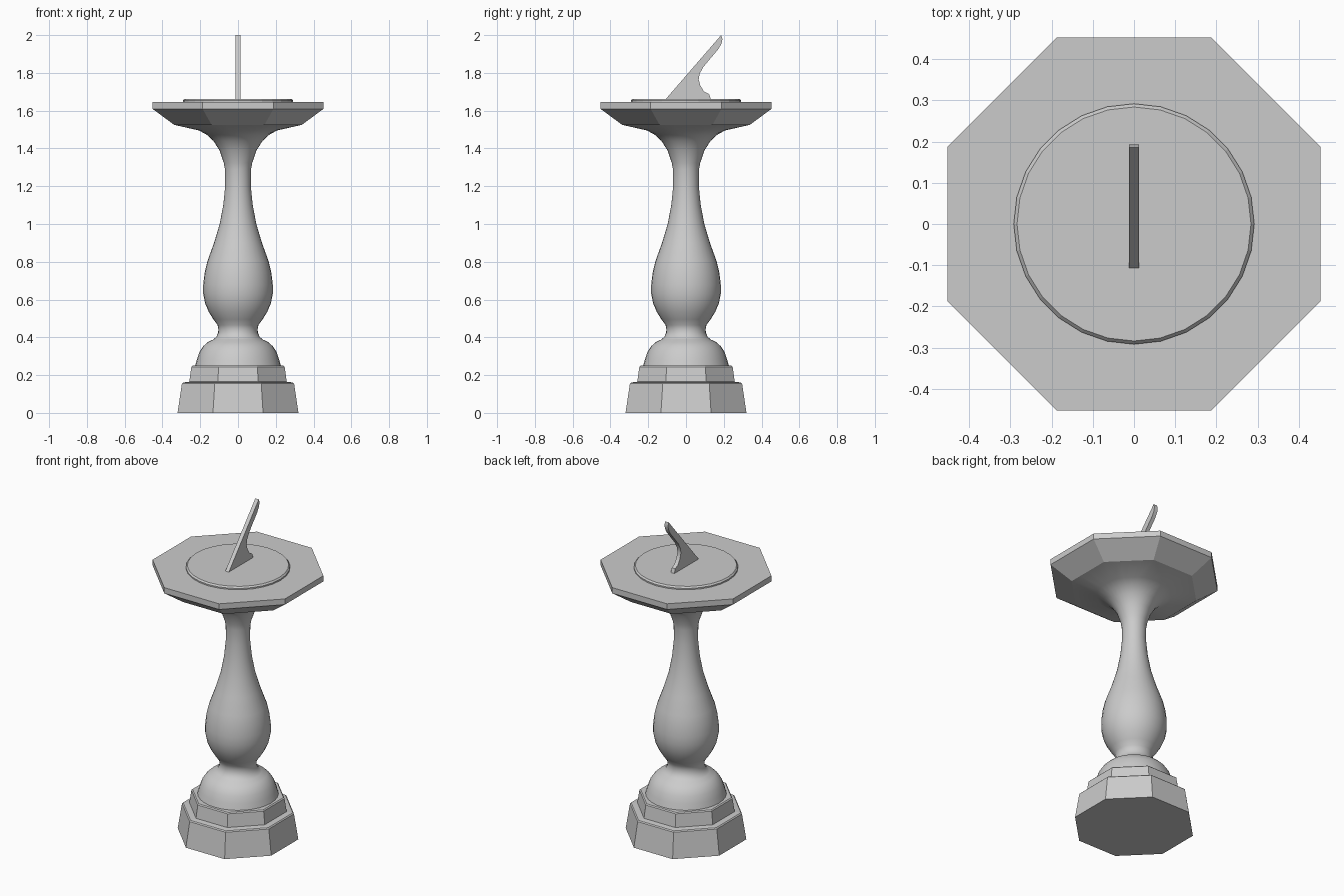
import bpy, bmesh, math

if "Cube" in bpy.data.objects:
    bpy.data.objects.remove(bpy.data.objects["Cube"])

def finish(name, bm, smooth=None):
    bmesh.ops.recalc_face_normals(bm, faces=bm.faces)
    me = bpy.data.meshes.new(name)
    bm.to_mesh(me)
    bm.free()
    ob = bpy.data.objects.new(name, me)
    bpy.context.collection.objects.link(ob)
    if smooth:
        bpy.ops.object.select_all(action='DESELECT')
        bpy.context.view_layer.objects.active = ob
        ob.select_set(True)
        bpy.ops.object.shade_smooth_by_angle(angle=math.radians(smooth))
    return ob

def octagon_factor(a):
    # distance to the edge of an octagon of apothem 1 at angle a
    q = math.pi / 4
    return 1 / math.cos((a + q / 2) % q - q / 2)

def loft(name, rings, segs, offset=0.0, smooth=None):
    # rings: (apothem, z, octagon blend 0..1)
    bm = bmesh.new()
    loops = []
    for r, z, oct_mix in rings:
        loop = []
        for i in range(segs):
            a = offset + 2 * math.pi * i / segs
            d = r * (1 + oct_mix * (octagon_factor(a) - 1))
            loop.append(bm.verts.new((d * math.cos(a), d * math.sin(a), z)))
        loops.append(loop)
    for lo, hi in zip(loops, loops[1:]):
        for i in range(segs):
            j = (i + 1) % segs
            bm.faces.new((lo[i], lo[j], hi[j], hi[i]))
    bm.faces.new(loops[0][::-1])
    bm.faces.new(loops[-1])
    return finish(name, bm, smooth)

def octagonal(name, profile):
    return loft(name, [(r, z, 1) for r, z in profile], 8, math.pi / 8)

# stepped octagonal plinth
octagonal("plinth", [(0.32, 0), (0.297, 0.155), (0.291, 0.161), (0.258, 0.165),
                     (0.247, 0.244), (0.241, 0.25)])

# turned baluster, flaring into the underside of the octagonal table
shaft = [(0.227, 0.25), (0.217, 0.285), (0.203, 0.325), (0.185, 0.352), (0.163, 0.373),
         (0.132, 0.388), (0.115, 0.402), (0.105, 0.425), (0.104, 0.445), (0.108, 0.465),
         (0.13, 0.495), (0.155, 0.535), (0.174, 0.58), (0.184, 0.63), (0.184, 0.68),
         (0.177, 0.74), (0.163, 0.80), (0.127, 0.90), (0.097, 1.0), (0.078, 1.1),
         (0.068, 1.2), (0.069, 1.29), (0.075, 1.323), (0.098, 1.39), (0.13, 1.44),
         (0.165, 1.472)]
loft("baluster", [(r, z, 0) for r, z in shaft] + [(0.206, 1.495, 0.4), (0.338, 1.525, 1)],
     32, smooth=35)

# octagonal table top
octagonal("table_top", [(0.338, 1.525), (0.453, 1.61), (0.453, 1.645)])

# round dial plate with chamfered rim
loft("dial_plate", [(0.292, 1.644, 0), (0.292, 1.653, 0), (0.284, 1.662, 0)], 28)

# gnomon: side profile in y, z extruded across x
outline = [(-0.11, 1.658), (0.132, 1.658), (0.122, 1.688), (0.095, 1.702), (0.075, 1.735),
           (0.067, 1.765), (0.072, 1.795), (0.091, 1.83), (0.13, 1.877), (0.17, 1.924),
           (0.188, 1.955), (0.193, 1.98), (0.186, 2.0)]
bm = bmesh.new()
face = bm.faces.new([bm.verts.new((-0.012, y, z)) for y, z in outline])
new = bmesh.ops.extrude_face_region(bm, geom=[face])["geom"]
bmesh.ops.translate(bm, vec=(0.024, 0, 0),
                    verts=[v for v in new if isinstance(v, bmesh.types.BMVert)])
finish("gnomon", bm, 35)
